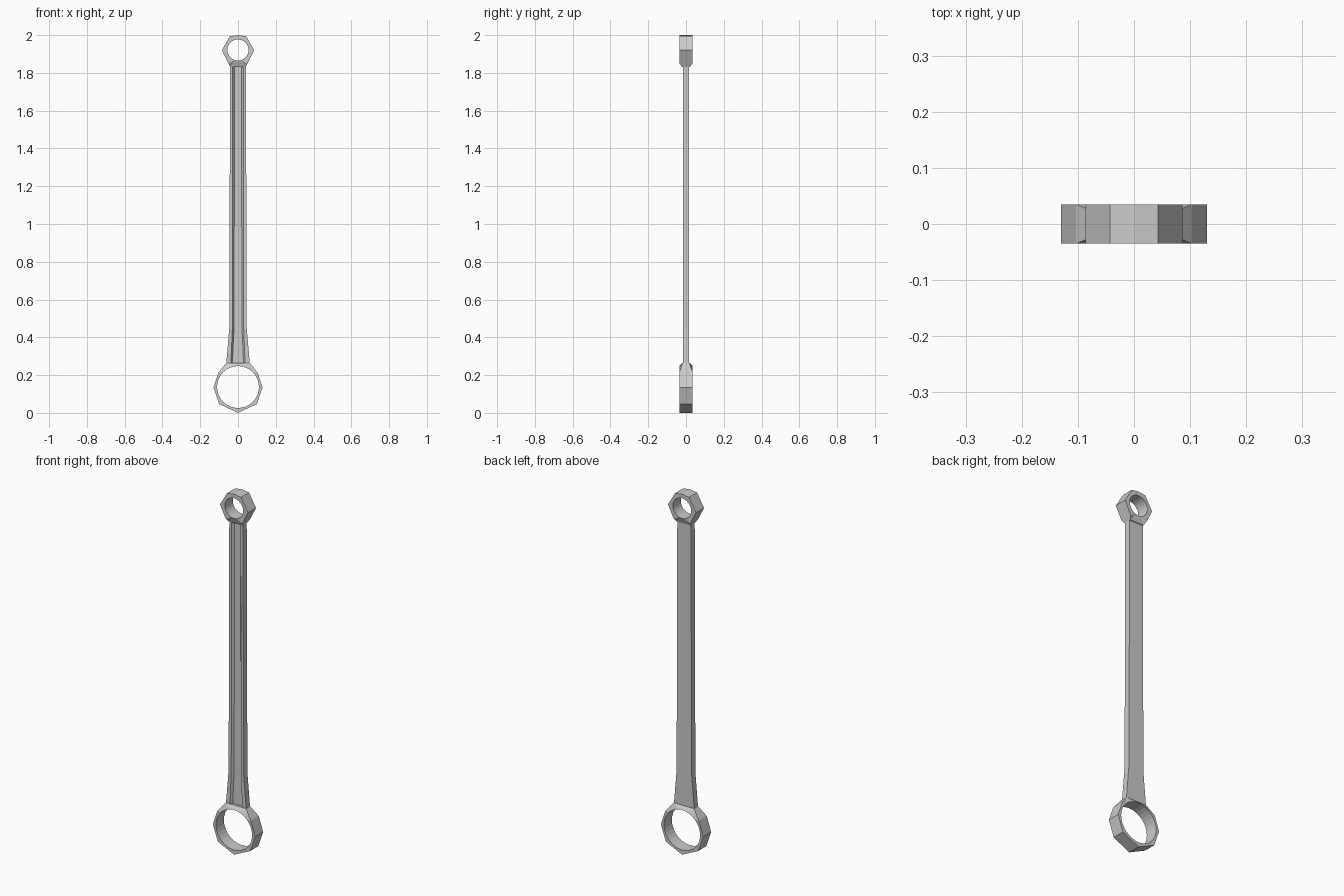
import bpy, bmesh
from math import sin, cos, tau

if "Cube" in bpy.data.objects:
    bpy.data.objects.remove(bpy.data.objects["Cube"])


def finish(name, bm):
    bmesh.ops.recalc_face_normals(bm, faces=bm.faces[:])
    me = bpy.data.meshes.new(name)
    bm.to_mesh(me)
    bm.free()
    ob = bpy.data.objects.new(name, me)
    bpy.context.collection.objects.link(ob)
    return ob


def loop(bm, pts, y):
    vs = [bm.verts.new((x, y, z)) for x, z in pts]
    return [bm.edges.new((vs[i], vs[(i + 1) % len(vs)])) for i in range(len(vs))]


def ring_end(name, half, cz, r, sides, neck_z, neck_y, depth=0.035):
    """Faceted eye: mirrored outer outline, round hole, pinched at the neck."""
    outer = half + [(-x, z) for x, z in reversed(half) if x > 0]
    hole = [(r * sin(tau * i / sides), cz + r * cos(tau * i / sides)) for i in range(sides)]
    bm = bmesh.new()
    edges = loop(bm, outer, -depth) + loop(bm, hole, -depth)
    bmesh.ops.triangle_fill(bm, edges=edges, use_beauty=True, normal=(0, -1, 0))
    ext = bmesh.ops.extrude_face_region(bm, geom=bm.faces[:], use_keep_orig=True)
    for v in ext["geom"]:
        if isinstance(v, bmesh.types.BMVert):
            v.co.y = depth
    for v in bm.verts:
        if abs(v.co.z - neck_z) < 1e-4:
            v.co.y = neck_y if v.co.y > 0 else -neck_y
    return finish(name, bm)


# Large lower eye
ring_end("big_end",
         [(0, 0), (0.10, 0.047), (0.13, 0.135), (0.103, 0.215), (0.063, 0.265)],
         0.137, 0.111, 32, 0.265, 0.018)

# Small upper eye
ring_end("small_end",
         [(0, 2.0), (0.043, 1.994), (0.086, 1.92), (0.051, 1.85), (0.042, 1.832)],
         1.921, 0.056, 24, 1.832, 0.021)

# Shank with a channel along the front, flaring towards the large eye
bm = bmesh.new()
h, floor = 0.0165, -0.004
rows = []
for z, w, g, gi in [(0.255, 0.063, 0.038, 0.03), (0.45, 0.046, 0.03, 0.021),
                    (1.85, 0.042, 0.028, 0.018)]:
    prof = [(-w, -h), (-g, -h), (-gi, floor), (gi, floor), (g, -h), (w, -h),
            (w, 0), (w, h), (-w, h), (-w, 0)]
    rows.append([bm.verts.new((x, y, z)) for x, y in prof])
for a, b in zip(rows, rows[1:]):
    for i in range(len(a)):
        j = (i + 1) % len(a)
        bm.faces.new((a[i], a[j], b[j], b[i]))
bm.faces.new(rows[0])
bm.faces.new(rows[-1])
finish("shank", bm)
